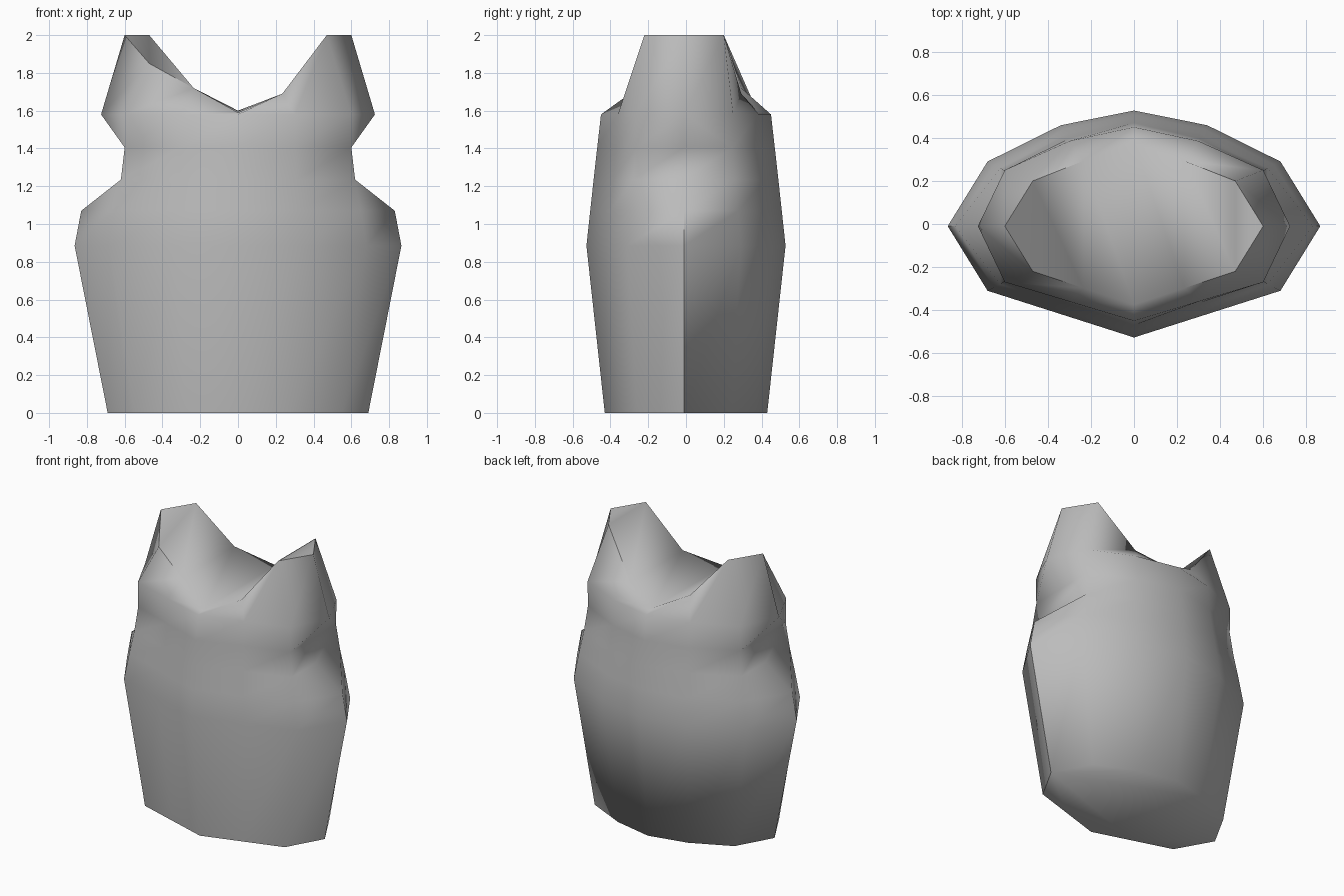
import bpy
import bmesh
import math

cube = bpy.data.objects.get("Cube")
if cube:
    bpy.data.objects.remove(cube, do_unlink=True)

grey = bpy.data.materials.new("plain grey")
grey.use_nodes = True
colour = (0.5, 0.5, 0.5, 1.0)
grey.diffuse_color = colour
grey.node_tree.nodes["Principled BSDF"].inputs["Base Color"].default_value = colour

SHIFT = -0.01  # the sides sit slightly forward of the middle

# Cross-sections: height, side x, corner x, corner y, centre y, back bulge
SECTIONS = [
    (0.0, 0.69, 0.55, 0.25, 0.43, 0.03),
    (0.885, 0.865, 0.68, 0.30, 0.527, 0.045),
    (1.07, 0.83, 0.65, 0.285, 0.507, 0.045),
    (1.235, 0.62, 0.62, 0.27, 0.489, 0.04),
    (1.405, 0.60, 0.60, 0.255, 0.47, 0.035),
    (1.58, 0.725, 0.60, 0.26, 0.45, 0.03),
]


def ring(section):
    """Twelve points anticlockwise from the left side."""
    z, side, cx, cy, centre, bulge = section
    mid = (cy + centre) / 2
    back = [(side, SHIFT), (cx, cy + SHIFT), (cx / 2, mid + bulge), (0, centre)]
    back += [(-x, y) for x, y in back[2:0:-1]]
    front = [(-side, SHIFT), (-cx, SHIFT - cy), (-cx / 2, SHIFT / 2 - mid),
             (0, -centre), (cx / 2, SHIFT / 2 - mid), (cx, SHIFT - cy)]
    return [(x, y, z) for x, y in back + front]


# Neck outline: high at the shoulders, dipping at the centre, one corner lower
neck = ring((2.0, 0.6, 0.47, 0.21, 0.375, 0.0))
heights = [2.0, 2.0, 1.69, 1.6, 1.72, 2.0, 2.0, 1.85, 1.72, 1.59, 1.69, 2.0]
neck = [(x, y, z) for (x, y, _), z in zip(neck, heights)]

bm = bmesh.new()
loops = [[bm.verts.new(p) for p in ring(s)] for s in SECTIONS]
loops.append([bm.verts.new(p) for p in neck])
COUNT = len(neck)

# Body wall; diagonals follow the armhole outline beside each side column
for level in range(len(loops) - 1):
    low, high = loops[level], loops[level + 1]
    for i in range(COUNT):
        j = (i + 1) % COUNT
        a, b, c, d = low[i], low[j], high[j], high[i]
        side_first = i in (0, 6)
        side_last = j in (0, 6)
        rising = (level == 2 and side_first) or (level == 4 and side_last)
        falling = (level == 2 and side_last) or (level == 4 and side_first)
        if rising:
            bm.faces.new((a, b, c))
            bm.faces.new((a, c, d))
        elif falling:
            bm.faces.new((a, b, d))
            bm.faces.new((b, c, d))
        else:
            bm.faces.new((a, b, c, d))

# Closed underside
bm.faces.new(loops[0][::-1])

# Saddle closing the neck: shoulder triangles and strips from front to back
top = loops[-1]
bm.faces.new((top[11], top[0], top[1]))
bm.faces.new((top[5], top[6], top[7]))
for i in range(1, 5):
    bm.faces.new((top[12 - i], top[i], top[i + 1], top[11 - i]))

bmesh.ops.recalc_face_normals(bm, faces=bm.faces)
mesh = bpy.data.meshes.new("vest_body")
bm.to_mesh(mesh)
bm.free()
mesh.materials.append(grey)
vest = bpy.data.objects.new("vest_body", mesh)
bpy.context.collection.objects.link(vest)

bpy.ops.object.select_all(action="DESELECT")
vest.select_set(True)
bpy.context.view_layer.objects.active = vest
bpy.ops.object.shade_smooth_by_angle(angle=math.radians(60))
# Soft rear hem
for edge in mesh.edges:
    points = [mesh.vertices[v].co for v in edge.vertices]
    if all(p.z < 0.01 and p.y > -0.05 for p in points):
        edge.use_edge_sharp = False
